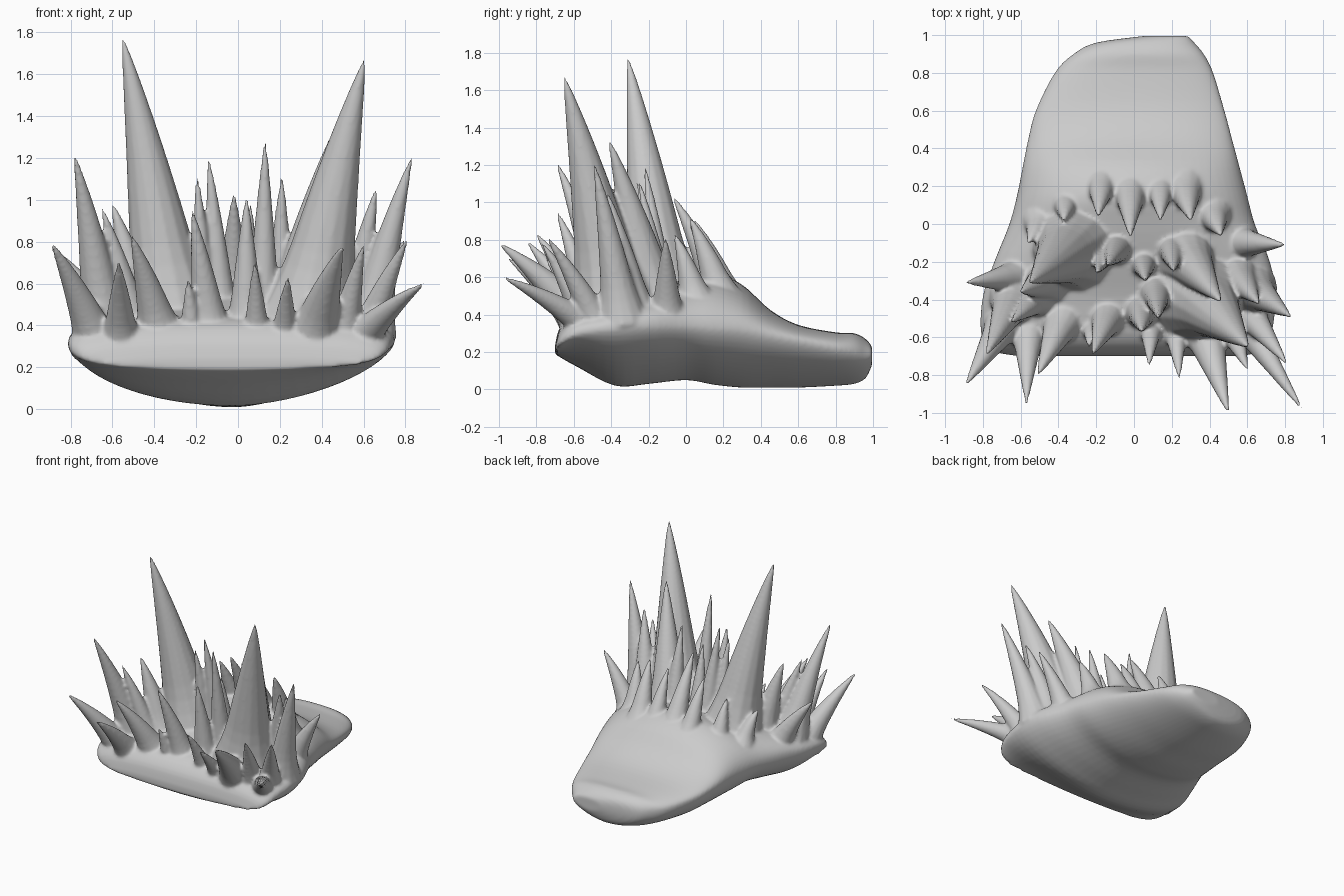
import bpy, bmesh, math
from mathutils import Vector

bm = bmesh.new()

def loft(rings):
    """Skin a closed solid through equal-length rings of points."""
    vr = [[bm.verts.new(p) for p in r] for r in rings]
    n = len(vr[0])
    for a, b in zip(vr, vr[1:]):
        for i in range(n):
            j = (i + 1) % n
            bm.faces.new((a[i], a[j], b[j], b[i]))
    bm.faces.new(vr[0][::-1])
    bm.faces.new(vr[-1])

# Body stations: y, left x, right x, bottom z, edge z, top z, top roundness
stations = [
    (-0.70, -0.62, 0.58, 0.19, 0.21, 0.24, .7),
    (-0.67, -0.75, 0.68, 0.17, 0.25, 0.34, .7),
    (-0.58, -0.81, 0.73, 0.12, 0.30, 0.42, .75),
    (-0.38, -0.80, 0.75, 0.02, 0.33, 0.47, .8),
    (-0.20, -0.74, 0.72, 0.03, 0.34, 0.53, .85),
    (0.00, -0.66, 0.64, 0.05, 0.34, 0.59, .95),
    (0.15, -0.62, 0.60, 0.025, 0.33, 0.62, 1.0),
    (0.30, -0.59, 0.56, 0.01, 0.32, 0.56, 1.0),
    (0.45, -0.56, 0.52, 0.01, 0.29, 0.425, .95),
    (0.60, -0.52, 0.48, 0.01, 0.26, 0.345, .85),
    (0.80, -0.42, 0.42, 0.02, 0.22, 0.305, .8),
    (0.90, -0.32, 0.37, 0.03, 0.20, 0.30, .8),
    (0.96, -0.20, 0.32, 0.06, 0.18, 0.27, .8),
    (0.995, 0.05, 0.29, 0.13, 0.18, 0.23, .8),
]

def smooth_stations(st, sub=4):
    """Catmull-Rom interpolation between stations."""
    out = []
    for i in range(len(st) - 1):
        p = [Vector(st[max(0, min(len(st) - 1, i + k))]) for k in (-1, 0, 1, 2)]
        for k in range(sub):
            t = k / sub
            out.append(.5 * (2 * p[1] + (p[2] - p[0]) * t
                             + (2 * p[0] - 5 * p[1] + 4 * p[2] - p[3]) * t ** 2
                             + (3 * p[1] - p[0] - 3 * p[2] + p[3]) * t ** 3))
    return out + [Vector(st[-1])]

def spow(v, e):
    return math.copysign(abs(v) ** e, v)

# Domed back, bowl-shaped belly
N = 64
rings = []
for y, xl, xr, zb, ze, zt, rnd in smooth_stations(stations):
    cx, hw = (xl + xr) / 2, (xr - xl) / 2
    ring = []
    for i in range(N):
        a = 2 * math.pi * i / N
        c, s = math.cos(a), math.sin(a)
        e = rnd if s > 0 else (1.2 if c > 0 else 1.0)
        h = zt - ze if s > 0 else ze - zb
        ring.append((cx + hw * spow(c, e), y, ze + h * spow(s, e)))
    rings.append(ring)
loft(rings)

def spike(bx, by, bz, tx, ty, tz, r):
    """Curved cone with a flared, rounded root."""
    b, t = Vector((bx, by, bz)), Vector((tx, ty, tz))
    c = Vector((bx * .58 + tx * .42, by * .58 + ty * .42, (bz + tz) / 2 + .02))
    steps, rings = 14, []
    for k in range(-1, steps + 1):
        u = max(0, k / steps)
        p = b * (1 - u) ** 2 + c * (2 * u * (1 - u)) + t * u * u
        d = ((c - b) * (1 - u) + (t - c) * u).normalized()
        side = d.cross(Vector((0, 1, 0))).normalized()
        up = side.cross(d)
        rad = r * ((1 - u) ** 0.9 + 0.3 * max(0, 1 - u / .3) ** 2) + .006
        if k < 0:
            p, rad = p - d * r * .4, rad * .5
        rings.append([p + (side * math.cos(a) + up * math.sin(a)) * rad
                      for a in (2 * math.pi * i / 14 for i in range(14))])
    loft(rings)

# Spikes per row: root x, y, tip x, y, z, radius
front = [
    (-.67, -.50, -.89, -.85, .79, .10), (-.56, -.56, -.57, -.95, .70, .085),
    (-.37, -.50, -.51, -.80, .83, .10), (-.22, -.54, -.24, -.65, .62, .055),
    (-.13, -.48, -.22, -.69, .95, .09), (.04, -.45, .04, -.57, 1.01, .09),
    (.09, -.54, .08, -.75, .70, .06), (.22, -.56, .24, -.82, .63, .06),
    (.36, -.53, .50, -1.0, .78, .115), (.57, -.50, .89, -.98, .60, .085),
    (.60, -.46, .81, -.74, .81, .085), (.50, -.52, .60, -.77, .78, .08),
]
middle = [
    (-.63, -.39, -.78, -.69, 1.21, .11), (-.61, -.28, -.89, -.31, .77, .09),
    (-.45, -.30, -.60, -.36, .98, .11), (-.50, -.39, -.65, -.52, .96, .08),
    (-.31, -.12, -.55, -.31, 1.77, .195), (.34, -.38, .605, -.65, 1.67, .20),
    (.26, -.16, .46, -.41, 1.33, .145), (.12, -.36, .13, -.50, 1.28, .08),
    (.62, -.34, .83, -.49, 1.20, .105), (.54, -.27, .66, -.42, 1.05, .10),
    (.55, -.10, .80, -.11, .81, .085), (-.08, -.12, -.14, -.22, 1.19, .08),
    (-.16, -.15, -.195, -.26, 1.11, .07), (.20, -.12, .21, -.25, 1.11, .08),
    (.05, -.20, .06, -.30, .98, .07),
]
back = [
    (-.02, .19, -.02, -.07, 1.03, .09), (-.17, .22, -.19, .04, .91, .08),
    (.14, .20, .14, .02, .89, .075), (.27, .19, .30, .02, .92, .09),
    (-.36, .11, -.37, .02, .78, .07), (.42, .05, .46, -.06, .83, .08),
    (-.50, .00, -.56, -.10, .70, .07),
]
for row, z in ((front, .34), (middle, .40), (back, .48)):
    for bx, by, tx, ty, tz, r in row:
        spike(bx, by, z - .15 * max(0, abs(bx) - .4), tx, ty, tz, r)

bmesh.ops.recalc_face_normals(bm, faces=bm.faces)
me = bpy.data.meshes.new("spiked_jaw")
bm.to_mesh(me)
bm.free()
jaw = bpy.data.objects.new("spiked_jaw", me)
bpy.context.collection.objects.link(jaw)

# Fuse spikes and body into one organic skin
m = jaw.modifiers.new("fuse", 'REMESH')
m.mode, m.voxel_size, m.use_smooth_shade = 'VOXEL', 0.012, True
s = jaw.modifiers.new("soften", 'SMOOTH')
s.factor, s.iterations = 0.5, 4
